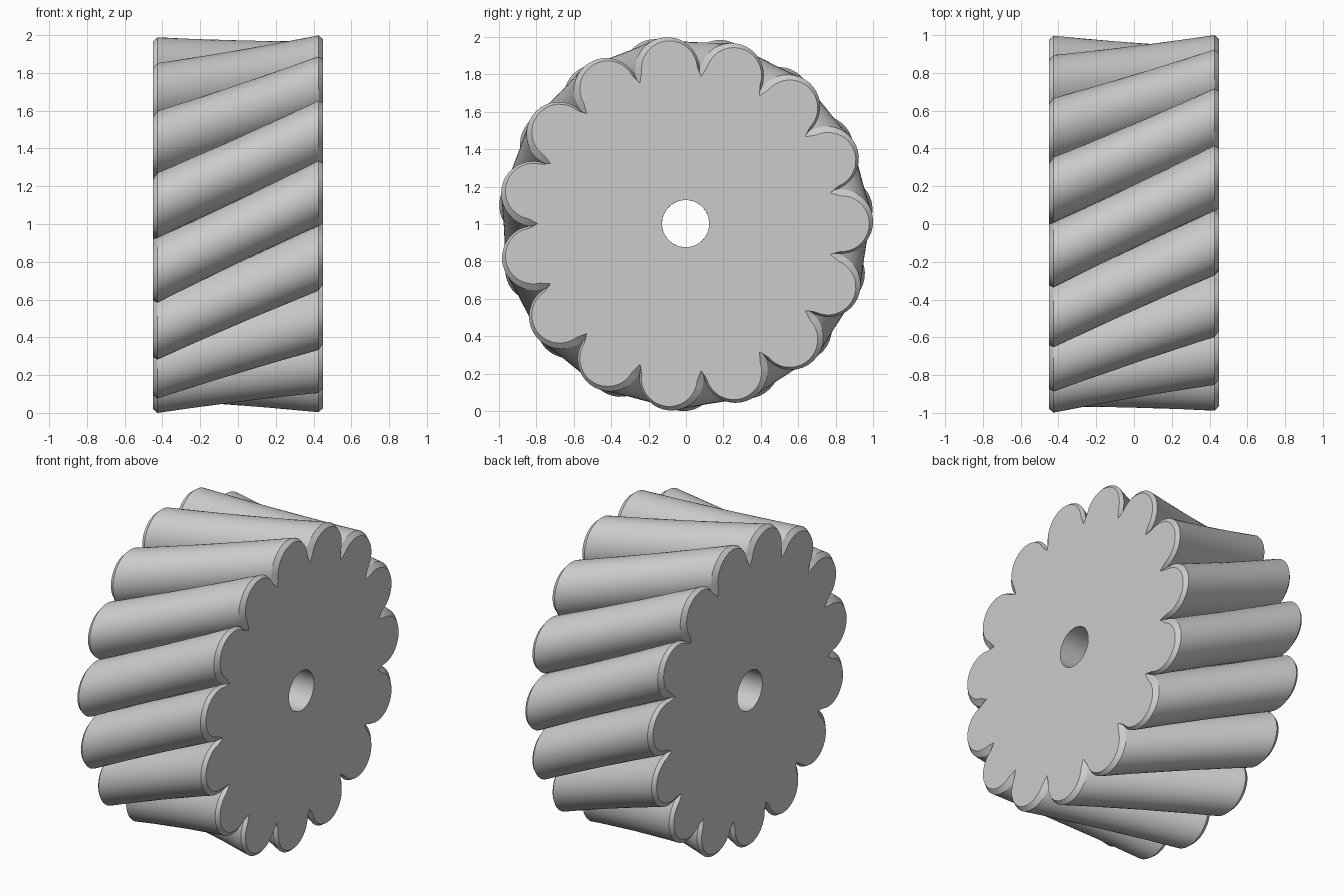
import bpy, bmesh
from math import sin, cos, atan2, radians
from mathutils import Vector

cube = bpy.data.objects.get("Cube")
if cube:
    bpy.data.objects.remove(cube)

LOBES, STEPS, SPANS = 15, 20, 10
HALF = radians(12)                  # half the pitch of one lobe
TIP = 1.006                         # radius to the lobe tips at the ends
CENTRE = TIP / (1 + sin(HALF))      # lobes touch their neighbours
LOBE_R = TIP - CENTRE
CUSP = CENTRE * cos(HALF)
TWIST = radians(30)
HOLE_R = 0.126
END_X, CHAMFER = 0.45, 0.024
AXIS = Vector((0, -0.002, 1.002))


def scalloped_ring(x, twist, inset):
    """Ring of tangent circular lobes, with a groove point between each pair."""
    points = []
    sweep = radians(90) + HALF
    for i in range(LOBES):
        mid = HALF * 2 * i + twist
        for k in range(STEPS):
            if k == 0:
                groove = CUSP - inset
                y, z = groove * cos(mid - HALF), groove * sin(mid - HALF)
            else:
                a = mid - sweep + 2 * sweep * k / STEPS
                r = LOBE_R - inset
                y = CENTRE * cos(mid) + r * cos(a)
                z = CENTRE * sin(mid) + r * sin(a)
            points.append(Vector((x, y, z)))
    return points


def hole_ring(ring):
    """Bore edge, lined up with the points of the end face."""
    points = []
    for p in ring:
        a = atan2(p.z, p.y)
        points.append(Vector((p.x, HOLE_R * cos(a), HOLE_R * sin(a))))
    return points


# Straight slanted flutes join the two twisted ends, stopping short for chamfers
end_a = scalloped_ring(-END_X, TWIST, 0)
end_b = scalloped_ring(END_X, 0, 0)
margin = CHAMFER / (2 * END_X)
body = []
for s in range(SPANS + 1):
    t = margin + (1 - 2 * margin) * s / SPANS
    body.append([p.lerp(q, t) for p, q in zip(end_a, end_b)])

# Rings run from one bore edge over the outside to the other bore edge
cap_a = scalloped_ring(-END_X, TWIST, CHAMFER)
cap_b = scalloped_ring(END_X, 0, CHAMFER)
rings = [hole_ring(cap_a), cap_a] + body + [cap_b, hole_ring(cap_b)]

bm = bmesh.new()
loops = [[bm.verts.new(p + AXIS) for p in ring] for ring in rings]
count = LOBES * STEPS
for lower, upper in zip(loops[:-1], loops[1:]):
    for i in range(count):
        j = (i + 1) % count
        bm.faces.new((lower[i], lower[j], upper[j], upper[i]))

# Bore wall: skip whole lobes to undo the twist
shift = round(TWIST / (2 * HALF)) * STEPS
near, far = loops[0], loops[-1]
for i in range(count):
    j = (i + 1) % count
    bm.faces.new((near[j], near[i], far[(i + shift) % count], far[(j + shift) % count]))
bmesh.ops.recalc_face_normals(bm, faces=bm.faces)

mesh = bpy.data.meshes.new("fluted_roller")
bm.to_mesh(mesh)
bm.free()
roller = bpy.data.objects.new("fluted_roller", mesh)
bpy.context.collection.objects.link(roller)

# Single grey finish
grey = bpy.data.materials.new("light_grey")
grey.use_nodes = True
colour = (0.6, 0.6, 0.6, 1)
grey.diffuse_color = colour
grey.node_tree.nodes["Principled BSDF"].inputs["Base Color"].default_value = colour
mesh.materials.append(grey)

bpy.ops.object.select_all(action='DESELECT')
roller.select_set(True)
bpy.context.view_layer.objects.active = roller
bpy.ops.object.shade_smooth_by_angle(angle=radians(20))
